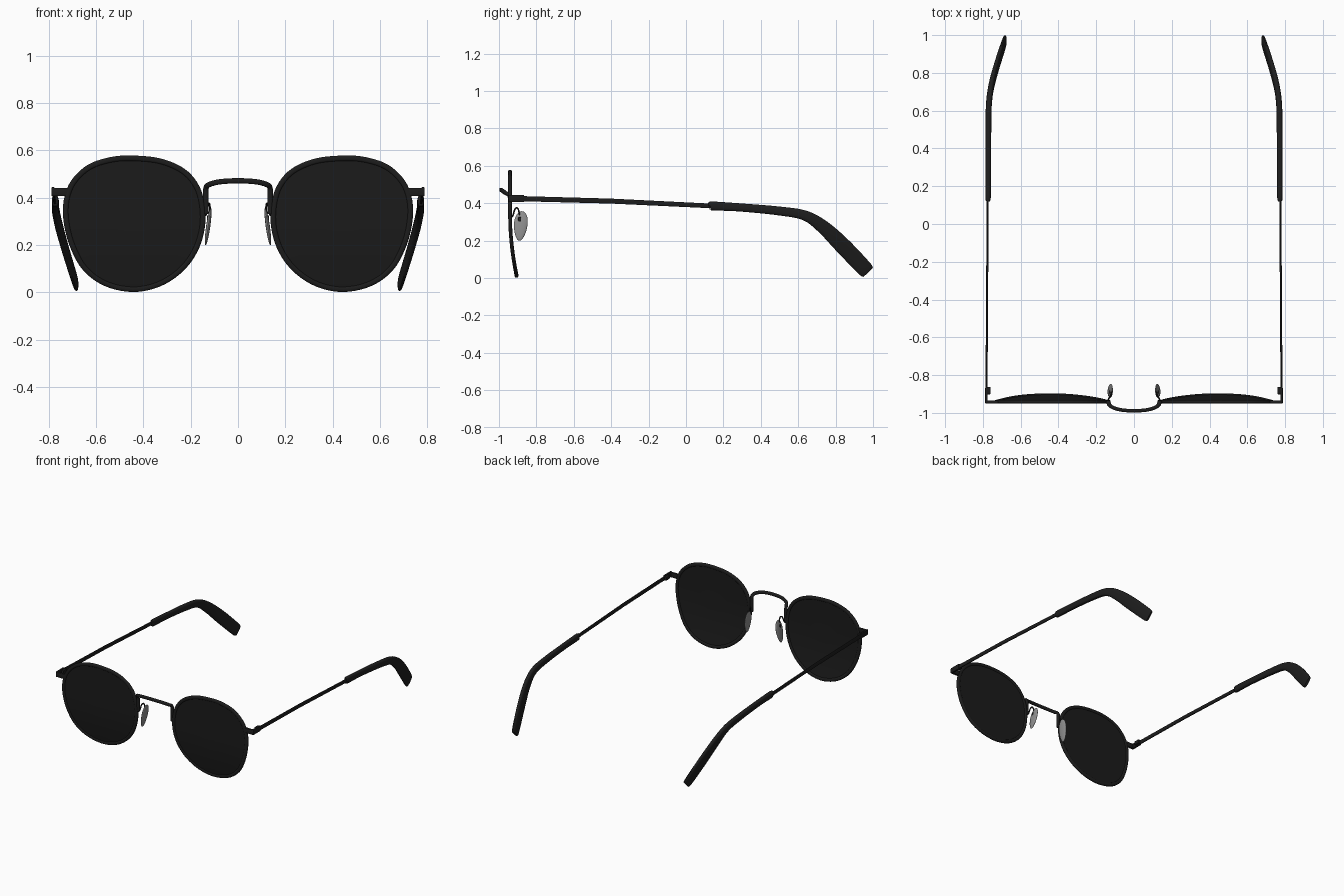
import bpy, bmesh, math
from mathutils import Vector

if "Cube" in bpy.data.objects:
    bpy.data.objects.remove(bpy.data.objects["Cube"])


def material(name, v):
    m = bpy.data.materials.new(name)
    m.diffuse_color = (v, v, v, 1)
    m.use_nodes = True
    m.node_tree.nodes["Principled BSDF"].inputs["Base Color"].default_value = m.diffuse_color
    return m


FRAME = material("black metal", 0.012)
TIP = material("black acetate", 0.013)
LENS = material("dark lens", 0.011)
PAD = material("grey silicone", 0.27)


def spline(pts, steps=6, closed=False):
    """Catmull-Rom through points of any dimension."""
    n, out = len(pts), []
    for i in range(n if closed else n - 1):
        if closed:
            p = [pts[(i + k) % n] for k in (-1, 0, 1, 2)]
        else:
            p = [pts[min(max(i + k, 0), n - 1)] for k in (-1, 0, 1, 2)]
        for s in range(steps):
            t = s / steps
            out.append(tuple(0.5 * (2 * b + (c - a) * t + (2 * a - 5 * b + 4 * c - d) * t * t
                                    + (3 * b - a - 3 * c + d) * t ** 3) for a, b, c, d in zip(*p)))
    if not closed:
        out.append(tuple(pts[-1]))
    return out


def finish(name, bm, mat, mirror=True, angle=40):
    bmesh.ops.recalc_face_normals(bm, faces=bm.faces)
    me = bpy.data.meshes.new(name)
    bm.to_mesh(me)
    bm.free()
    ob = bpy.data.objects.new(name, me)
    bpy.context.collection.objects.link(ob)
    me.materials.append(mat)
    bpy.ops.object.select_all(action='DESELECT')
    ob.select_set(True)
    bpy.context.view_layer.objects.active = ob
    bpy.ops.object.shade_smooth_by_angle(angle=math.radians(angle))
    if mirror:
        mod = ob.modifiers.new("other side", 'MIRROR')
        mod.use_axis[0] = True
        mod.use_mirror_merge = False
    return ob


def sweep(name, rows, mat, side=(1, 0, 0), n=16, power=1.0, closed=False, mirror=True):
    """Skin a superellipse along rows of (x, y, z, half width along side, half height)."""
    bm, rings, count = bmesh.new(), [], len(rows)
    for i, r in enumerate(rows):
        a = rows[(i - 1) % count if closed else max(i - 1, 0)]
        b = rows[(i + 1) % count if closed else min(i + 1, count - 1)]
        t = (Vector(b[:3]) - Vector(a[:3])).normalized()
        s = Vector(side)
        s = (s - t * s.dot(t)).normalized()
        u = t.cross(s)
        ring = []
        for k in range(n):
            q = 2 * math.pi * (k + 0.5) / n
            c, d = math.cos(q), math.sin(q)
            ring.append(bm.verts.new(Vector(r[:3])
                                     + s * r[3] * math.copysign(abs(c) ** power, c)
                                     + u * r[4] * math.copysign(abs(d) ** power, d)))
        rings.append(ring)
    for i in range(count if closed else count - 1):
        a, b = rings[i], rings[(i + 1) % count]
        for k in range(n):
            bm.faces.new((a[k], a[(k + 1) % n], b[(k + 1) % n], b[k]))
    if not closed:
        bm.faces.new(rings[0])
        bm.faces.new(rings[-1])
    return finish(name, bm, mat, mirror)


def box(name, lo, hi, mat, bevel=0.003):
    bm = bmesh.new()
    bmesh.ops.create_cube(bm, size=1)
    for v in bm.verts:
        v.co = Vector([(a + b) / 2 + c * (b - a) for a, b, c in zip(lo, hi, v.co)])
    bmesh.ops.bevel(bm, geom=bm.edges[:], offset=bevel, segments=2, affect='EDGES', profile=0.5)
    return finish(name, bm, mat)


# Lens outline (outer edge of rim) and the backward sweep of the lower half
OUTLINE = [(.445, .577), (.54, .57), (.635, .537), (.705, .47), (.735, .39), (.736, .30),
           (.71, .195), (.655, .095), (.565, .028), (.445, .002), (.33, .025), (.235, .087),
           (.173, .17), (.142, .265), (.14, .36), (.165, .45), (.225, .52), (.325, .564)]
CX, CZ = 0.44, 0.30


def depth(z):
    return -0.941 + 0.038 * (max(0.35 - z, 0) / 0.35) ** 2


def shrink(p, d):
    v = Vector((p[0] - CX, p[1] - CZ))
    v *= (v.length - d) / v.length
    return CX + v.x, CZ + v.y


edge = [shrink(p, 0.011) for p in spline(OUTLINE, 5, True)]

# Rims
sweep("rim", [(x, depth(z), z, 0.010, 0.012) for x, z in edge], FRAME,
      side=(0, 1, 0), n=12, power=0.75, closed=True)

# Lenses: concentric rings on a front and a back surface
bm = bmesh.new()
sheets = []
for off in (-0.005, 0.005):
    rings = []
    for f in (1.0, 0.8, 0.6, 0.4, 0.2):
        ring = []
        for x, z in edge:
            px, pz = CX + (x - CX) * f, CZ + (z - CZ) * f
            ring.append(bm.verts.new((px, depth(pz) + off, pz)))
        rings.append(ring)
    for a, b in zip(rings, rings[1:]):
        for k in range(len(edge)):
            j = (k + 1) % len(edge)
            bm.faces.new((a[k], a[j], b[j], b[k]))
    bm.faces.new(rings[-1])
    sheets.append(rings[0])
for k in range(len(edge)):
    j = (k + 1) % len(edge)
    bm.faces.new((sheets[0][k], sheets[0][j], sheets[1][j], sheets[1][k]))
finish("lens", bm, LENS)

# Bridge: arched bar bowed forward, ends turned down along the rims
half = [(.136, -.940, .33), (.136, -.942, .40), (.135, -.946, .44), (.122, -.966, .455),
        (.075, -.983, .467), (0, -.989, .471)]
path = half + [(-x, y, z) for x, y, z in half[-2::-1]]
sweep("bridge", [p + (.0095, .0115) for p in spline(path, 6)], FRAME,
      side=(0, 1, 0), n=12, power=0.8, mirror=False)

# Nose pad wires
wire = [(.138, -.936, .325), (.134, -.925, .335), (.128, -.916, .365), (.122, -.903, .375),
        (.119, -.893, .355), (.121, -.889, .315)]
sweep("pad_wire", [p + (.0045, .0045) for p in spline(wire, 5)], FRAME, n=8)
box("pad_clip", (.117, -.897, .300), (.131, -.881, .325), FRAME, 0.002)

# Nose pads: flattened drops, broad at the top and leaning outward at the bottom
bm = bmesh.new()
bmesh.ops.create_uvsphere(bm, u_segments=24, v_segments=14, radius=1)
for v in bm.verts:
    x, y, z = v.co
    w = 0.036 * (1 + 0.18 * z)
    v.co = (.126 + .009 * x - .011 * z, -.884 + w * y + .006 * z, .278 + .079 * z)
finish("nose_pad", bm, PAD)

# End pieces wrapping round the corners, and hinges
box("end_piece_front", (.715, -.950, .406), (.788, -.934, .441), FRAME)
box("end_piece_side", (.775, -.949, .406), (.788, -.866, .444), FRAME)
box("hinge", (.760, -.902, .412), (.780, -.862, .438), FRAME)

# Temple arms: thin flat bars
sweep("temple_arm", [(.781, -.90, .4245, .0055, .014), (.778, -.4, .411, .0055, .0135),
                     (.774, .20, .382, .0055, .0125)], FRAME, n=12, power=0.5)

# Temple tips: thick sleeves dropping and curving inward behind the ear
tip = [(.772, .130, .385, .012, .021), (.772, .145, .385, .014, .024), (.771, .29, .377, .015, .022),
       (.771, .50, .358, .0155, .024), (.768, .635, .334, .0155, .027), (.755, .73, .275, .015, .036),
       (.727, .835, .175, .013, .044), (.690, .950, .055, .011, .043), (.682, .973, .031, .008, .036)]
sweep("temple_tip", spline(tip, 6), TIP, n=20, power=0.7)
